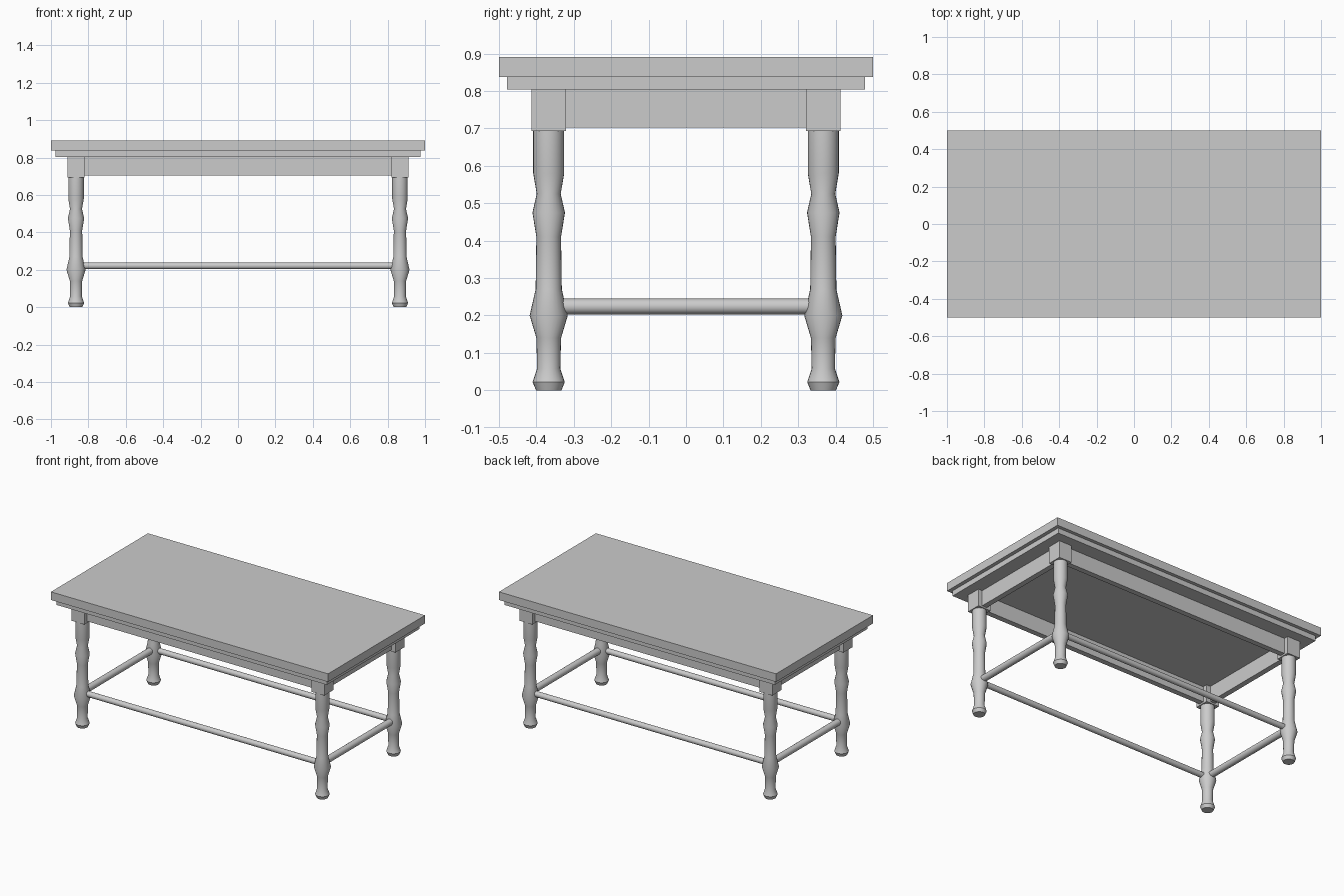
import bpy, math

if "Cube" in bpy.data.objects:
    bpy.data.objects.remove(bpy.data.objects["Cube"])

LX, LY = 0.866, 0.367  # leg centres


def box(name, size, centre):
    bpy.ops.mesh.primitive_cube_add(size=1, location=centre)
    o = bpy.context.object
    o.name = name
    o.scale = size
    bpy.ops.object.transform_apply(location=False, rotation=False, scale=True)
    return o


def rod(name, radius, length, centre, rotation):
    bpy.ops.mesh.primitive_cylinder_add(vertices=24, radius=radius, depth=length,
                                        location=centre, rotation=rotation)
    o = bpy.context.object
    o.name = name
    bpy.ops.object.shade_smooth_by_angle(angle=math.radians(40))
    return o


def turned(name, profile, centre, n=24):
    # capped solid of revolution from (radius, height) pairs
    verts = [(r * math.cos(2 * math.pi * i / n), r * math.sin(2 * math.pi * i / n), z)
             for r, z in profile for i in range(n)]
    faces = [(k * n + i, k * n + (i + 1) % n, (k + 1) * n + (i + 1) % n, (k + 1) * n + i)
             for k in range(len(profile) - 1) for i in range(n)]
    faces += [tuple(reversed(range(n))), tuple(range(len(verts) - n, len(verts)))]
    me = bpy.data.meshes.new(name)
    me.from_pydata(verts, [], faces)
    o = bpy.data.objects.new(name, me)
    o.location = centre
    bpy.context.collection.objects.link(o)
    bpy.ops.object.select_all(action='DESELECT')
    o.select_set(True)
    bpy.context.view_layer.objects.active = o
    bpy.ops.object.shade_smooth_by_angle(angle=math.radians(40))
    return o


# Table top and the stepped slab under it
box("table_top", (2.0, 1.0, 0.053), (0, 0, 0.8645))
box("under_top", (1.952, 0.956, 0.034), (0, 0, 0.821))

# Turned legs with square corner blocks
leg_profile = [(0.034, 0), (0.043, 0.022), (0.031, 0.058), (0.033, 0.14),
               (0.051, 0.20), (0.035, 0.27), (0.033, 0.41), (0.0435, 0.475),
               (0.032, 0.525), (0.0415, 0.58), (0.0415, 0.695)]
for sy, fb in ((-1, "front"), (1, "back")):
    for sx, lr in ((-1, "left"), (1, "right")):
        turned(f"{fb}_{lr}_leg", leg_profile, (sx * LX, sy * LY, 0))
        box(f"{fb}_{lr}_corner_block", (0.093, 0.093, 0.111), (sx * LX, sy * LY, 0.7485))

# Long aprons and stretchers, front and back
for s, side in ((-1, "front"), (1, "back")):
    box(f"{side}_apron", (2 * LX - 0.09, 0.035, 0.101), (0, s * LY, 0.7535))
    rod(f"{side}_stretcher", 0.018, 2 * LX - 0.06, (0, s * LY, 0.221), (0, math.pi / 2, 0))

# Short aprons and stretchers, left and right
for s, side in ((-1, "left"), (1, "right")):
    box(f"{side}_apron", (0.035, 2 * LY - 0.09, 0.101), (s * LX, 0, 0.7535))
    rod(f"{side}_stretcher", 0.021, 2 * LY - 0.06, (s * LX, 0, 0.224), (math.pi / 2, 0, 0))
